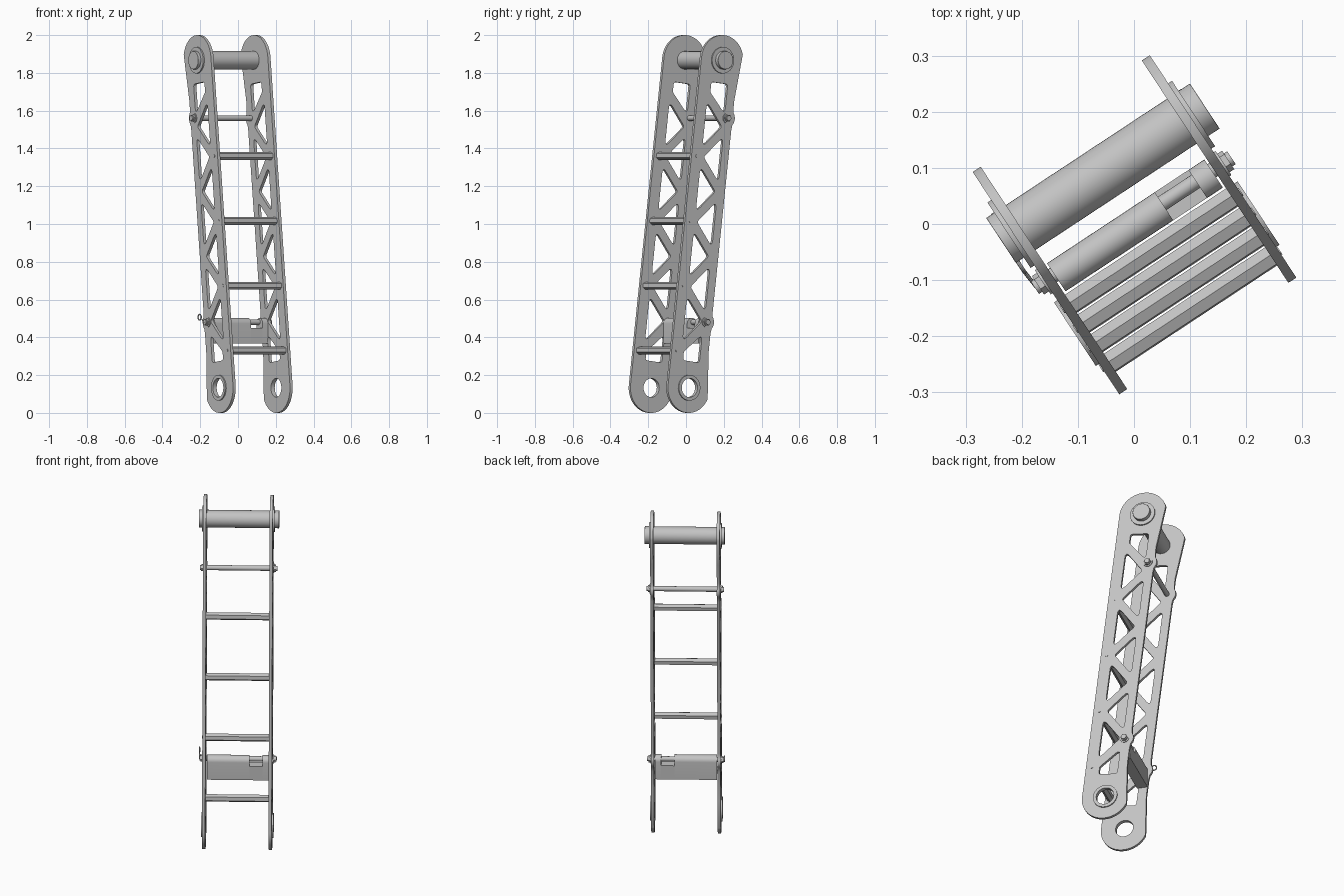
import bpy, bmesh, math
from mathutils import Matrix, Vector

cube = bpy.data.objects.get("Cube")
if cube:
    bpy.data.objects.remove(cube, do_unlink=True)

steel = bpy.data.materials.new("grey_steel")
steel.use_nodes = True
GREY = (0.55, 0.55, 0.55, 1)
steel.diffuse_color = GREY
steel.node_tree.nodes["Principled BSDF"].inputs["Base Color"].default_value = GREY

# Ladder frame: x across, v towards the back, s along the leaning rails
R = 0.133
LEAN = math.atan2(0.212, 1.734)
LENGTH = math.hypot(0.212, 1.734)
FRAME = (Matrix.Rotation(math.radians(33.4), 4, 'Z')
         @ Matrix.Translation((0, -0.106, R)) @ Matrix.Rotation(-LEAN, 4, 'X'))
# Profiles are drawn in (v, s) and extruded along x
TO_X = Matrix(((0, 0, 1, 0), (1, 0, 0, 0), (0, 1, 0, 0), (0, 0, 0, 1)))


def finish(name, curve, matrix, bevel=0.0):
    """Turn a curve into a merged, smooth-by-angle mesh object."""
    tmp = bpy.data.objects.new(name + "_curve", curve)
    bpy.context.collection.objects.link(tmp)
    bpy.context.view_layer.update()
    deps = bpy.context.evaluated_depsgraph_get()
    mesh = bpy.data.meshes.new_from_object(tmp.evaluated_get(deps))
    bpy.data.objects.remove(tmp, do_unlink=True)
    bm = bmesh.new()
    bm.from_mesh(mesh)
    bmesh.ops.remove_doubles(bm, verts=bm.verts, dist=1e-5)
    bmesh.ops.recalc_face_normals(bm, faces=bm.faces)
    bm.to_mesh(mesh)
    bm.free()
    mesh.transform(matrix)
    mesh.materials.clear()
    mesh.materials.append(steel)
    ob = bpy.data.objects.new(name, mesh)
    bpy.context.collection.objects.link(ob)
    if bevel:
        mod = ob.modifiers.new("edge", 'BEVEL')
        mod.width = bevel
        mod.segments = 1
        mod.limit_method = 'ANGLE'
        mod.angle_limit = math.radians(50)
    bpy.ops.object.select_all(action='DESELECT')
    ob.select_set(True)
    bpy.context.view_layer.objects.active = ob
    bpy.ops.object.shade_smooth_by_angle()
    return ob


def add_loop(curve, pts, cyclic=True):
    sp = curve.splines.new('POLY')
    sp.points.add(len(pts) - 1)
    for p, co in zip(sp.points, pts):
        p.co = (co[0], co[1], co[2] if len(co) > 2 else 0, 1)
    sp.use_cyclic_u = cyclic


def prism(name, loops, x0, x1, bevel=0.0):
    """Extrude an outline (plus hole loops) from x0 to x1."""
    c = bpy.data.curves.new(name, 'CURVE')
    c.dimensions = '2D'
    c.fill_mode = 'BOTH'
    c.extrude = abs(x1 - x0) / 2
    for pts in loops:
        add_loop(c, pts)
    return finish(name, c, FRAME @ Matrix.Translation(((x0 + x1) / 2, 0, 0)) @ TO_X, bevel)


def arc(v, s, r, a0, a1, n):
    return [(v + r * math.cos(math.radians(a0 + (a1 - a0) * i / n)),
             s + r * math.sin(math.radians(a0 + (a1 - a0) * i / n))) for i in range(n + 1)]


def circle(v, s, r, n=32, start=0):
    return arc(v, s, r, start, start + 360, n)[:-1]


def rounded(pts, r=0.015):
    """Round every corner of a polygon."""
    out = []
    pts = [Vector(p) for p in pts]
    for i, p in enumerate(pts):
        a, b = (pts[i - 1] - p).normalized(), (pts[(i + 1) % len(pts)] - p).normalized()
        d = r / math.tan(a.angle(b) / 2)
        for k in range(6):
            t = k / 5
            out.append(tuple(p + a * d * (1 - t) ** 2 + b * d * t ** 2))
    return out


PITCH = 0.346
RUNGS = [0.186 + PITCH * i for i in range(4)]
RUNG_V, PIN_V, BACK = -0.10, 0.066, 0.101
PINS = [0.358, 1.446]
INNER, OUTER = 0.172, 0.189

# Rail outline: round ends, straight front edge, stepped back edge with lugs
outline = arc(0, 0, R, -180, -20, 28) + [(0.109, 0.12), (BACK, 0.2)]
for s in PINS:
    outline += [(BACK, s - 0.06)] + arc(PIN_V, s, 0.05, -40, 40, 8) + [(BACK, s + 0.06)]
outline += [(BACK, LENGTH - 0.2), (0.109, LENGTH - 0.12)] + arc(0, LENGTH, R, 20, 180, 28)

# Truss openings
HALF, FRONT_EDGE, BACK_EDGE = 0.122, -0.07, 0.055
openings = [circle(0, 0, 0.05)]
for i, s in enumerate(RUNGS):
    m = s + PITCH / 2
    openings.append(rounded([(FRONT_EDGE, m - HALF), (0.04, m), (FRONT_EDGE, m + HALF)]))
    if i:
        openings.append(rounded([(BACK_EDGE, s - HALF), (BACK_EDGE, s + HALF), (-0.055, s)]))
for end, tip, near in ((0.14, 0.186, 0.29), (1.625, 1.57, 1.465)):
    openings.append(rounded([(-0.055, end), (0.05, end), (0.05, near), (-0.055, tip)]))

# Rails and their fittings, one set per side
for side, k in (("right", -1), ("left", 1)):
    prism(side + "_rail", [outline] + openings, k * INNER, k * OUTER)
    prism(side + "_foot_boss", [circle(0, 0, 0.068), circle(0, 0, 0.05)],
          k * OUTER, k * (OUTER + 0.007))
    prism(side + "_shaft_washer", [circle(0, LENGTH, 0.07)], k * OUTER, k * (OUTER + 0.008))
    for j, s in enumerate(RUNGS):
        prism(f"{side}_rung_screw_{j}", [circle(RUNG_V, s, 0.008, 12)],
              k * INNER, k * (OUTER + 0.002))
    for j, s in enumerate(PINS):
        prism(f"{side}_pin_washer_{j}", [circle(PIN_V, s, 0.026, 24)],
              k * OUTER, k * (OUTER + 0.004))
        prism(f"{side}_pin_nut_{j}", [circle(PIN_V, s, 0.02, 6)],
              k * OUTER, k * (OUTER + 0.014))

# Rungs: six-sided bars
for j, s in enumerate(RUNGS):
    prism(f"rung_{j}", [circle(RUNG_V, s, 0.021, 6, 90)], -INNER, INNER)

# Top shaft with chamfered ends
prism("top_shaft", [circle(0, LENGTH, 0.048, 40)], -0.214, 0.221, 0.008)

# Cross pins
for name, s in zip(("lower_pin", "upper_pin"), PINS):
    prism(name, [circle(PIN_V, s, 0.014, 20)], -0.21, 0.21)


# Hanging block around the lower pin, kept upright, with a notch at the top
def upright(pts):
    c, s = math.cos(LEAN), math.sin(LEAN)
    return [(PIN_V + y * c - z * s, PINS[0] + y * s + z * c) for y, z in pts]


BOTTOM = [(-0.036, -0.112), (0.024, -0.112)]
full = upright(BOTTOM + arc(-0.006, -0.008, 0.03, 0, 180, 14))
low = upright(BOTTOM + [(0.024, -0.03), (-0.036, -0.03)])
for name, prof, x0, x1 in (("block_main", full, -0.168, 0.062),
                           ("block_notch_floor", low, 0.062, 0.134),
                           ("block_end", full, 0.134, 0.168)):
    prism(name, [prof], x0, x1)

# Wire safety clip on the right end of the lower pin
wire = bpy.data.curves.new("safety_clip", 'CURVE')
wire.dimensions = '3D'
wire.bevel_depth = 0.0035
wire.bevel_resolution = 2
wire.use_fill_caps = True
ring = circle(0.11, PINS[0] + 0.032, 0.015, 16, 215)
add_loop(wire, [(PIN_V, PINS[0] - 0.005, -0.207)] + [(v, s, -0.21) for v, s in ring + ring[:1]], False)
finish("safety_clip", wire, FRAME @ TO_X)
